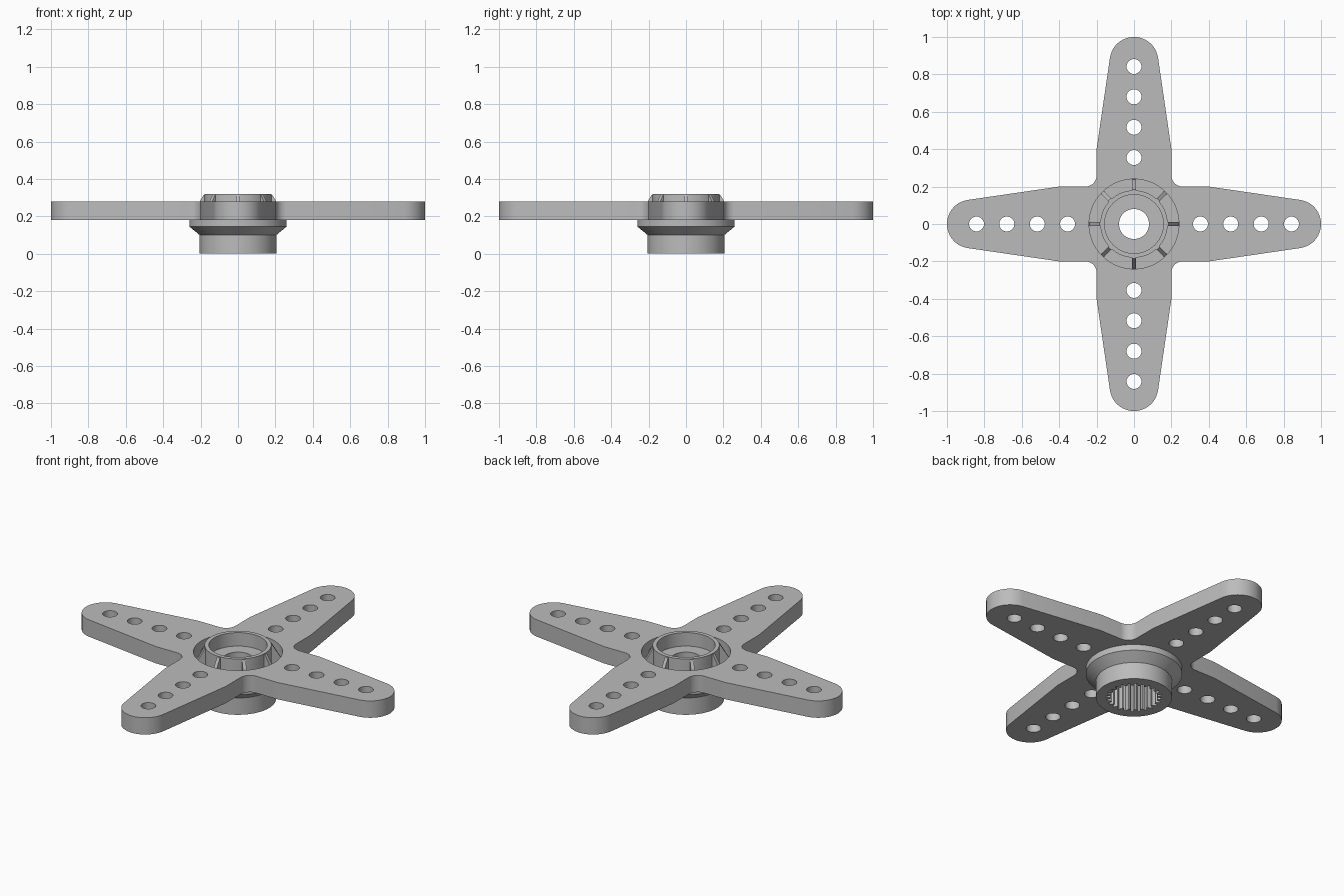
import bpy, bmesh
from math import sin, cos, pi, radians
from mathutils import Matrix, Vector

cube = bpy.data.objects.get("Cube")
if cube:
    bpy.data.objects.remove(cube, do_unlink=True)

grey = bpy.data.materials.new("grey plastic")
grey.use_nodes = True
COLOUR = (0.5, 0.5, 0.5, 1)
grey.diffuse_color = COLOUR
grey.node_tree.nodes["Principled BSDF"].inputs["Base Color"].default_value = COLOUR


def arc(cx, cy, r, start, end, steps):
    """Points on an arc, angles in degrees."""
    angles = [radians(start + (end - start) * i / steps) for i in range(steps + 1)]
    return [(cx + r * cos(a), cy + r * sin(a)) for a in angles]


def circle(cx, cy, r, steps):
    return arc(cx, cy, r, 0, 360, steps)[:-1]


def finish(obj, angle=30):
    """Weld, orient, colour and shade a mesh object."""
    bm = bmesh.new()
    bm.from_mesh(obj.data)
    bmesh.ops.remove_doubles(bm, verts=bm.verts, dist=0.0001)
    bmesh.ops.recalc_face_normals(bm, faces=bm.faces)
    bm.to_mesh(obj.data)
    bm.free()
    obj.data.materials.clear()
    obj.data.materials.append(grey)
    bpy.ops.object.select_all(action='DESELECT')
    obj.select_set(True)
    bpy.context.view_layer.objects.active = obj
    bpy.ops.object.shade_smooth_by_angle(angle=radians(angle))


def mesh_object(name, bm):
    mesh = bpy.data.meshes.new(name)
    bm.to_mesh(mesh)
    bm.free()
    obj = bpy.data.objects.new(name, mesh)
    bpy.context.collection.objects.link(obj)
    return obj


# Four-armed plate: one arm outline turned four times, with holes
def turned(points, k):
    rot = Matrix.Rotation(k * pi / 2, 2)
    return [tuple(rot @ Vector(p)) for p in points]


arm = [(0.4, -0.2)] + arc(0.87, 0, 0.13, -81.7, 81.7, 24) + [(0.4, 0.2)]
arm += arc(0.26, 0.26, 0.06, 270, 180, 8)
outline = [p for k in range(4) for p in turned(arm, k)]
loops = [outline, circle(0, 0, 0.24, 96)]
for k in range(4):
    for r in (0.355, 0.517, 0.68, 0.842):
        loops.append(turned(circle(r, 0, 0.04, 32), k))

curve = bpy.data.curves.new("arm_plate", 'CURVE')
curve.dimensions = '2D'
curve.fill_mode = 'BOTH'
curve.extrude = 0.05
for loop in loops:
    spline = curve.splines.new('POLY')
    spline.points.add(len(loop) - 1)
    for point, (x, y) in zip(spline.points, loop):
        point.co = (x, y, 0, 1)
    spline.use_cyclic_u = True
plate = bpy.data.objects.new("arm_plate", curve)
plate.location.z = 0.23
bpy.context.collection.objects.link(plate)
bpy.ops.object.select_all(action='DESELECT')
plate.select_set(True)
bpy.context.view_layer.objects.active = plate
bpy.ops.object.convert(target='MESH')
finish(bpy.context.view_layer.objects.active)

# Hub: turned profile of (radius, height), with a toothed socket underneath
SPLINE = 0.15
TEETH = 24
profile = [(SPLINE, 0), (0.205, 0), (0.205, 0.1), (0.26, 0.145), (0.26, 0.18),
           (0.24, 0.18), (0.24, 0.2), (0.18, 0.2), (0.18, 0.32), (0.157, 0.32),
           (0.157, 0.24), (0.08, 0.24), (0.08, 0.18), (SPLINE, 0.18)]
bm = bmesh.new()
rings = []
segments = TEETH * 4
for i in range(segments):
    a = 2 * pi * i / segments
    ring = []
    for r, z in profile:
        if r == SPLINE and i % 4 < 2:
            r -= 0.022
        ring.append(bm.verts.new((r * cos(a), r * sin(a), z)))
    rings.append(ring)
for i, ring in enumerate(rings):
    following = rings[(i + 1) % segments]
    for j in range(len(profile)):
        k = (j + 1) % len(profile)
        bm.faces.new((ring[j], following[j], following[k], ring[k]))
finish(mesh_object("hub", bm), 25)

# Eight sloped ribs around the collar
rib = [(0.17, 0.195), (0.239, 0.195), (0.239, 0.22), (0.184, 0.315), (0.17, 0.315)]
bm = bmesh.new()
for n in range(8):
    rot = Matrix.Rotation(n * pi / 4, 3, 'Z')
    sides = [[bm.verts.new(rot @ Vector((r, y, z))) for r, z in rib]
             for y in (-0.01, 0.01)]
    bm.faces.new(sides[0])
    bm.faces.new(sides[1][::-1])
    for j in range(len(rib)):
        k = (j + 1) % len(rib)
        bm.faces.new((sides[0][j], sides[1][j], sides[1][k], sides[0][k]))
finish(mesh_object("collar_ribs", bm))
